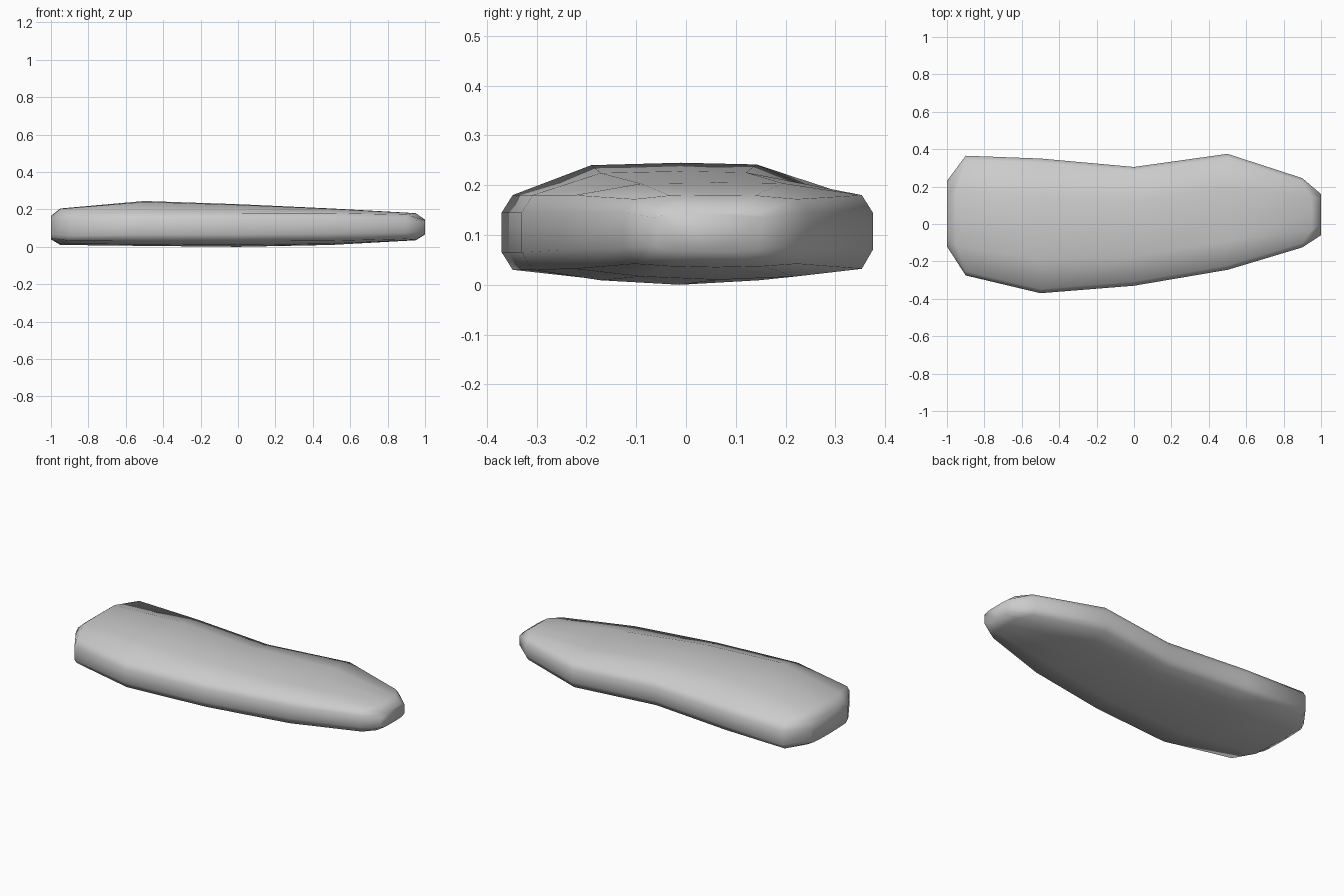
import bpy, bmesh

default = bpy.data.objects.get("Cube")
if default:
    bpy.data.objects.remove(default, do_unlink=True)

# Single pale grey material
grey = bpy.data.materials.new("pale_grey")
grey.use_nodes = True
colour = (0.6, 0.6, 0.6, 1)
grey.diffuse_color = colour
grey.node_tree.nodes["Principled BSDF"].inputs["Base Color"].default_value = colour

# Stations along the slab: x, front y, back y, bottom z, crown z,
# lower and upper side z, lower and upper shoulder z
STATIONS = [
    (-1.0, -0.12, 0.23, 0.04, 0.165, 0.065, 0.14, 0.045, 0.16),
    (-0.9, -0.275, 0.365, 0.01, 0.205, 0.06, 0.145, 0.032, 0.18),
    (-0.5, -0.37, 0.35, 0.005, 0.245, 0.065, 0.145, 0.03, 0.18),
    (0.0, -0.33, 0.305, 0.0, 0.228, 0.065, 0.145, 0.03, 0.18),
    (0.5, -0.245, 0.375, 0.01, 0.205, 0.07, 0.145, 0.032, 0.18),
    (0.9, -0.125, 0.245, 0.035, 0.18, 0.075, 0.145, 0.042, 0.172),
    (1.0, -0.06, 0.16, 0.066, 0.145, 0.078, 0.135, 0.069, 0.142),
]


def section(x, y0, y1, bottom, crown, low, high, shoulder_low, shoulder_high):
    """Rounded, slightly crowned cross-section; end sections bulge outward."""
    mid, half = (y0 + y1) / 2, (y1 - y0) / 2
    edge = 1 - 0.022 / half
    bulge = 0.05 if abs(x) == 0.9 else 0
    tip = x + bulge * (1 if x > 0 else -1)
    points = [(x, -1, low), (x, -1, high), (x, -edge, shoulder_high)]
    for t in (-0.5, 0, 0.42):
        points.append((tip, t, crown - 0.3 * t * t * (crown - shoulder_high)))
    points += [(x, edge, shoulder_high), (x, 1, high), (x, 1, low),
               (x, edge, shoulder_low)]
    for t in (0.5, 0, -0.5):
        points.append((tip, t, bottom + 1.2 * t * t * (shoulder_low - bottom)))
    points.append((x, -edge, shoulder_low))
    return [(px, mid + t * half, z) for px, t, z in points]


# Loft the sections and close both ends
bm = bmesh.new()
rings = [[bm.verts.new(p) for p in section(*s)] for s in STATIONS]
for a, b in zip(rings, rings[1:]):
    for i in range(len(a)):
        j = (i + 1) % len(a)
        bm.faces.new((a[i], a[j], b[j], b[i]))
bm.faces.new(rings[0])
bm.faces.new(rings[-1])
bmesh.ops.recalc_face_normals(bm, faces=bm.faces)
for face in bm.faces:
    face.smooth = True

mesh = bpy.data.meshes.new("curved_slab")
bm.to_mesh(mesh)
bm.free()
mesh.materials.append(grey)
slab = bpy.data.objects.new("curved_slab", mesh)
bpy.context.collection.objects.link(slab)
